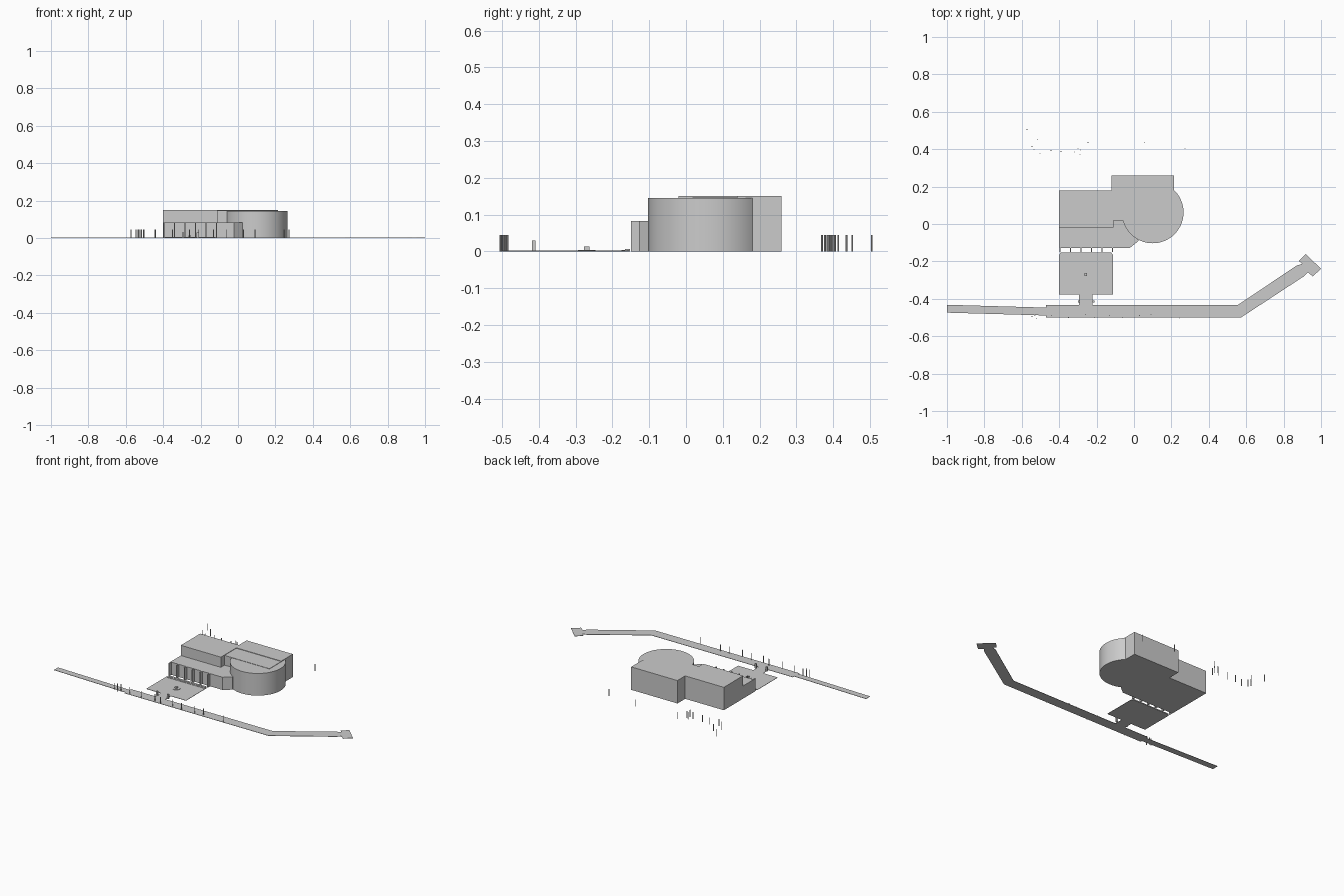
import bpy, bmesh, math


def prism(name, pts, z0, z1):
    """Extrude a plan outline from z0 to z1."""
    bm = bmesh.new()
    face = bm.faces.new([bm.verts.new((x, y, z0)) for x, y in pts])
    ext = bmesh.ops.extrude_face_region(bm, geom=[face])
    top = [v for v in ext["geom"] if isinstance(v, bmesh.types.BMVert)]
    bmesh.ops.translate(bm, verts=top, vec=(0, 0, z1 - z0))
    bmesh.ops.recalc_face_normals(bm, faces=bm.faces)
    me = bpy.data.meshes.new(name)
    bm.to_mesh(me)
    bm.free()
    ob = bpy.data.objects.new(name, me)
    bpy.context.collection.objects.link(ob)
    return ob


def box(name, x0, x1, y0, y1, z0, z1):
    return prism(name, [(x0, y0), (x1, y0), (x1, y1), (x0, y1)], z0, z1)


def drum(name, x, y, r, z0, z1, n):
    bpy.ops.mesh.primitive_cylinder_add(
        vertices=n, radius=r, depth=z1 - z0, location=(x, y, (z0 + z1) / 2))
    ob = bpy.context.object
    ob.name = name
    bpy.ops.object.shade_smooth_by_angle(angle=math.radians(30))
    return ob


# Main building: left wing, rear wing and round hall
box("left_wing", -0.4, -0.11, -0.02, 0.18, 0, 0.15)
box("rear_wing", -0.12, 0.215, 0.14, 0.26, 0, 0.15)
box("hall_link", -0.115, 0.215, 0.018, 0.14, 0, 0.147)
drum("round_hall", 0.1, 0.062, 0.165, 0, 0.145, 72)

# Low front block with a chamfered end
prism("low_front_block", [(-0.4, -0.128), (-0.022, -0.128), (0.025, -0.09),
      (0.0, -0.04), (-0.05, 0.018), (-0.11, 0.018), (-0.11, -0.02), (-0.4, -0.02)], 0, 0.083)

# Row of upright fins along the front
for i in range(6):
    x = -0.396 + i * 0.0562
    box("facade_fin", x - 0.003, x + 0.003, -0.15, -0.127, 0, 0.083)

# Entrance steps
for y0, h in ((-0.176, 0.004), (-0.166, 0.006)):
    box("entrance_step", -0.392, -0.121, y0, -0.152, 0, h)

# Forecourt with clipped rear corners and a path to the road
prism("forecourt", [(-0.4, -0.377), (-0.295, -0.377), (-0.295, -0.435), (-0.222, -0.435),
      (-0.222, -0.377), (-0.113, -0.377), (-0.113, -0.165), (-0.123, -0.152),
      (-0.39, -0.152), (-0.4, -0.165)], 0, 0.002)

# Fountain
drum("fountain_basin", -0.257, -0.27, 0.024, 0, 0.004, 24)
box("fountain_pedestal", -0.264, -0.25, -0.277, -0.263, 0, 0.013)

# Gate posts
for x in (-0.294, -0.216):
    box("gate_post", x - 0.005, x + 0.005, -0.419, -0.409, 0, 0.03)

# Road: narrow west lane, then the main stretch and the angled end
prism("west_lane", [(-1, -0.474), (-0.47, -0.489), (-0.47, -0.447), (-1, -0.432)], 0, 0.002)
prism("main_road", [(-0.47, -0.5), (0.572, -0.5), (0.905, -0.282), (0.93, -0.258),
      (0.955, -0.28), (1.0, -0.24), (0.918, -0.16), (0.882, -0.198), (0.9, -0.213),
      (0.87, -0.222), (0.555, -0.433), (-0.47, -0.433)], 0, 0.002)

# Slim posts along the road and scattered behind the building
posts = [(-0.545, -0.495), (-0.53, -0.49), (-0.52, -0.505), (-0.505, -0.488), (-0.44, -0.49),
         (-0.35, -0.5), (-0.26, -0.485), (-0.21, -0.5), (-0.13, -0.488), (-0.06, -0.5),
         (0.03, -0.49), (0.09, -0.485), (0.245, -0.503),
         (-0.572, 0.505), (-0.515, 0.452), (-0.545, 0.414), (-0.535, 0.4), (-0.503, 0.378),
         (-0.444, 0.393), (-0.39, 0.388), (-0.32, 0.385), (-0.3, 0.405), (-0.288, 0.37),
         (-0.285, 0.395), (-0.246, 0.436), (0.058, 0.436), (0.273, 0.405)]
for x, y in posts:
    drum("slim_post", x, y, 0.0025, 0, 0.045, 8)
